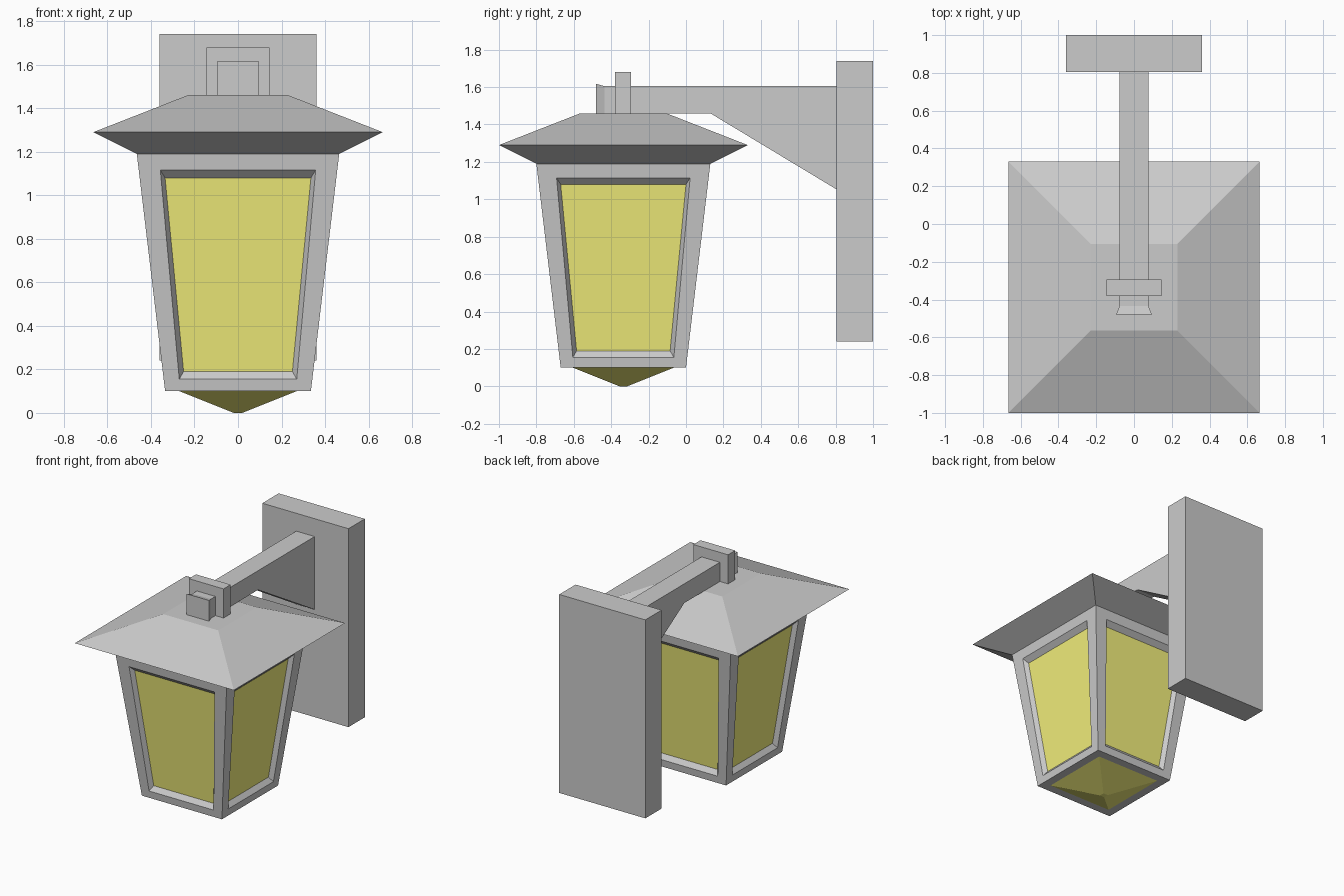
import bpy, bmesh
from mathutils import Vector, Matrix
from math import pi

if "Cube" in bpy.data.objects:
    bpy.data.objects.remove(bpy.data.objects["Cube"])

CY = -0.335  # lantern axis in y

yellow = bpy.data.materials.new("yellow_glass")
yellow.diffuse_color = (0.9, 0.87, 0.2, 1)
yellow.use_nodes = True
yellow.node_tree.nodes["Principled BSDF"].inputs["Base Color"].default_value = yellow.diffuse_color


def finish(name, bm, mat=None, recalc=True):
    if recalc:
        bmesh.ops.recalc_face_normals(bm, faces=bm.faces[:])
    me = bpy.data.meshes.new(name)
    bm.to_mesh(me)
    bm.free()
    if mat:
        me.materials.append(mat)
    ob = bpy.data.objects.new(name, me)
    bpy.context.collection.objects.link(ob)
    return ob


def loft(name, rings, mat=None):
    """Closed solid through a list of four-cornered sections."""
    bm = bmesh.new()
    loops = [[bm.verts.new(p) for p in r] for r in rings]
    for a, b in zip(loops, loops[1:]):
        for i in range(4):
            j = (i + 1) % 4
            bm.faces.new((a[i], a[j], b[j], b[i]))
    bm.faces.new(loops[0])
    bm.faces.new(loops[-1])
    return finish(name, bm, mat)


def square(h, z):
    """Horizontal square about the lantern axis."""
    return [(sx * h, CY + sy * h, z) for sx, sy in ((-1, -1), (1, -1), (1, 1), (-1, 1))]


def section(w, y, z0, z1):
    """Upright rectangle across the arm direction."""
    return [(-w, y, z0), (w, y, z0), (w, y, z1), (-w, y, z1)]


# Wall plate
loft("wall_plate", [section(0.36, 0.805, 0.24, 1.74), section(0.36, 1.0, 0.24, 1.74)])

# Arm with sloping brace and flared tip
loft("arm", [section(0.077, 0.805, 1.053, 1.605), section(0.077, 0.13, 1.46, 1.605),
             section(0.077, -0.435, 1.46, 1.605), section(0.095, -0.48, 1.445, 1.617)])

# Collar holding the roof to the arm
loft("collar", [section(0.145, -0.38, 1.455, 1.68), section(0.145, -0.295, 1.455, 1.68)])

# Roof with sloped underside
loft("roof", [square(0.465, 1.19), square(0.665, 1.29), square(0.23, 1.46)])

# Bottom glass point
loft("bottom_glass", [square(0.02, 0.0), square(0.27, 0.10)], yellow)


# Tapered body: four frames with recessed panes
def half(z):
    return 0.335 + 0.13 * (z - 0.10) / 1.09


def side_loop(bm, turn, w0, z0, w1, z1, depth=0.0):
    pts = [(-w0, z0), (w0, z0), (w1, z1), (-w1, z1)]
    return [bm.verts.new(turn @ Vector((x, depth - half(z), z)) + Vector((0, CY, 0)))
            for x, z in pts]


frame, panes = bmesh.new(), bmesh.new()
glass = (0.25, 0.19, 0.335, 1.08, 0.032)
for k in range(4):
    turn = Matrix.Rotation(k * pi / 2, 3, 'Z')
    loops = [side_loop(frame, turn, half(0.10), 0.10, half(1.19), 1.19),
             side_loop(frame, turn, 0.27, 0.155, 0.357, 1.115),
             side_loop(frame, turn, *glass)]
    for a, b in zip(loops, loops[1:]):
        for i in range(4):
            j = (i + 1) % 4
            frame.faces.new((a[i], a[j], b[j], b[i]))
    panes.faces.new(side_loop(panes, turn, *glass))
frame.faces.new([frame.verts.new(p) for p in reversed(square(0.335, 0.10))])
bmesh.ops.remove_doubles(frame, verts=frame.verts[:], dist=0.0005)
finish("lantern_frame", frame, recalc=False)
finish("glass_panes", panes, yellow, recalc=False)
